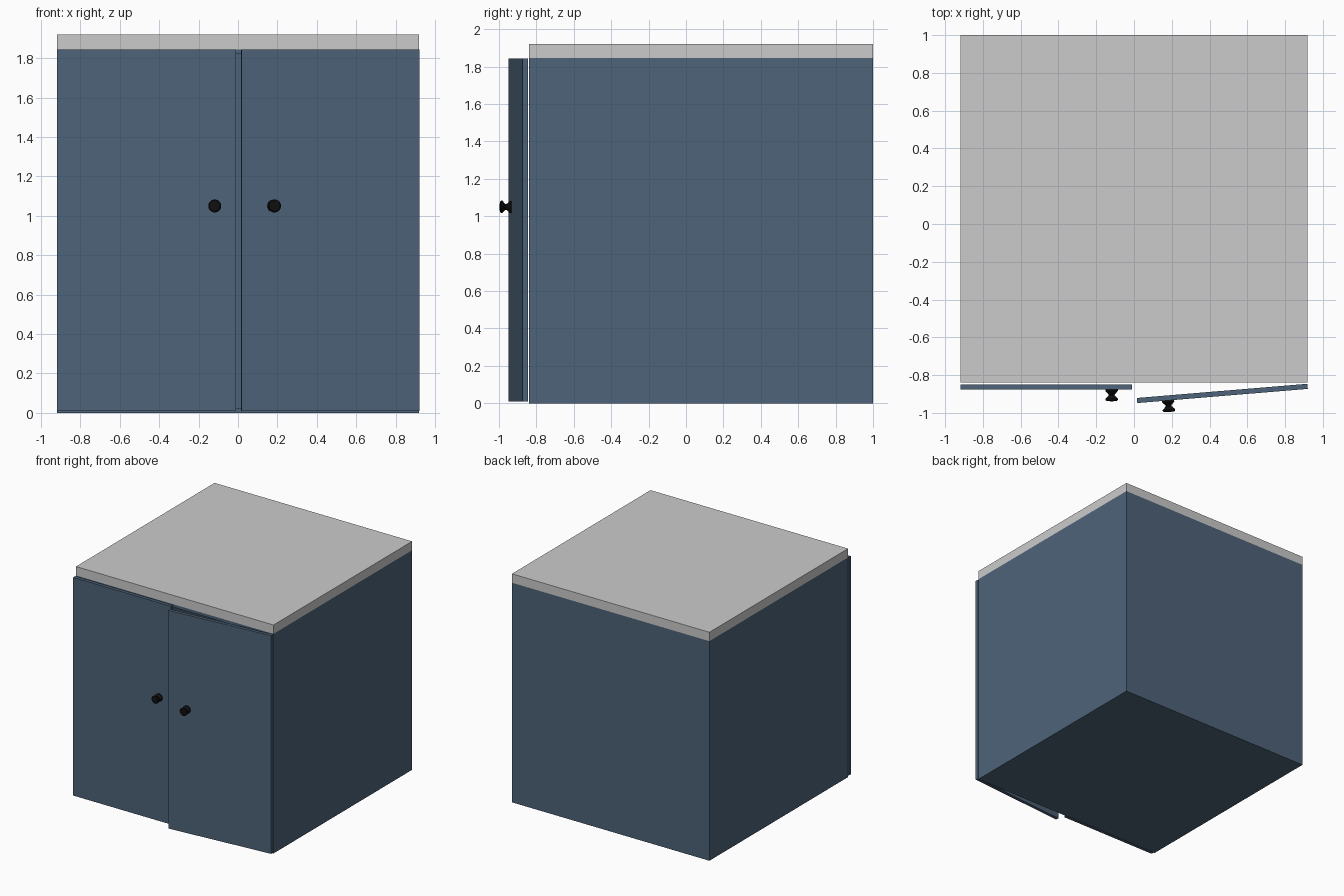
import bpy, bmesh, math
from mathutils import Matrix, Vector

if "Cube" in bpy.data.objects:
    bpy.data.objects.remove(bpy.data.objects["Cube"])


def material(name, color):
    m = bpy.data.materials.new(name)
    m.diffuse_color = (*color, 1)
    m.use_nodes = True
    m.node_tree.nodes["Principled BSDF"].inputs["Base Color"].default_value = m.diffuse_color
    return m


blue = material("blue_paint", (0.075, 0.125, 0.19))
black = material("black_metal", (0.005, 0.005, 0.005))


def finish(name, bm, mat=None):
    bmesh.ops.recalc_face_normals(bm, faces=bm.faces[:])
    me = bpy.data.meshes.new(name)
    bm.to_mesh(me)
    bm.free()
    ob = bpy.data.objects.new(name, me)
    bpy.context.collection.objects.link(ob)
    if mat:
        me.materials.append(mat)
    return ob


def box_bm(lo, hi):
    lo, hi = Vector(lo), Vector(hi)
    bm = bmesh.new()
    bmesh.ops.create_cube(bm, size=1, matrix=Matrix.Translation((lo + hi) / 2)
                          @ Matrix.Diagonal((*(hi - lo), 1)))
    return bm


W, FRONT, H, T = 0.918, -0.84, 1.845, 0.035

# Carcass: box whose front is inset and pushed back to leave an open cupboard
bm = box_bm((-W, FRONT, 0), (W, 1, H))
face = min(bm.faces, key=lambda f: f.calc_center_median().y)
bmesh.ops.inset_region(bm, faces=[face], thickness=T)
bmesh.ops.recalc_face_normals(bm, faces=bm.faces[:])
face = next(f for f in bm.faces if f.normal.y < -0.9
            and abs(f.calc_center_median().x) < 0.01
            and abs(f.calc_center_median().z - H / 2) < 0.01)
moved = bmesh.ops.extrude_discrete_faces(bm, faces=[face])["faces"][0]
bmesh.ops.translate(bm, verts=moved.verts[:], vec=(0, 1 - FRONT - T, 0))
finish("carcass", bm, blue)

# Worktop
finish("worktop", box_bm((-W, FRONT, H), (W, 1, 1.92)))


# Knob: waisted profile (radius, distance from door) spun around y
def knob(name):
    profile = [(0, 0), (0.032, 0), (0.032, 0.008), (0.016, 0.025), (0.016, 0.032),
               (0.033, 0.048), (0.033, 0.055), (0.027, 0.060), (0, 0.062)]
    bm = bmesh.new()
    vs = [bm.verts.new((r, -d, 0)) for r, d in profile]
    es = [bm.edges.new(p) for p in zip(vs, vs[1:])]
    bmesh.ops.spin(bm, geom=vs + es, cent=(0, 0, 0), axis=(0, 1, 0),
                   angle=math.tau, steps=24)
    bmesh.ops.remove_doubles(bm, verts=bm.verts[:], dist=0.0003)
    return finish(name, bm, black)


# Doors hinge at their outer edge; each knob is parented to its door
def door(side, s, width, knob_at, angle, hinge_y):
    x0, x1 = sorted((0, -s * width))
    d = finish(side + "_door", box_bm((x0, -0.027, 0.01), (x1, 0, H - 0.002)), blue)
    k = knob(side + "_knob")
    k.location = (-s * knob_at, -0.027, 1.05)
    k.parent = d
    d.location = (s * W, hinge_y, 0)
    d.rotation_euler.z = math.radians(angle)


door("left", -1, 0.908, 0.80, 0, -0.85)
door("right", 1, 0.906, 0.742, 4.75, -0.846)
